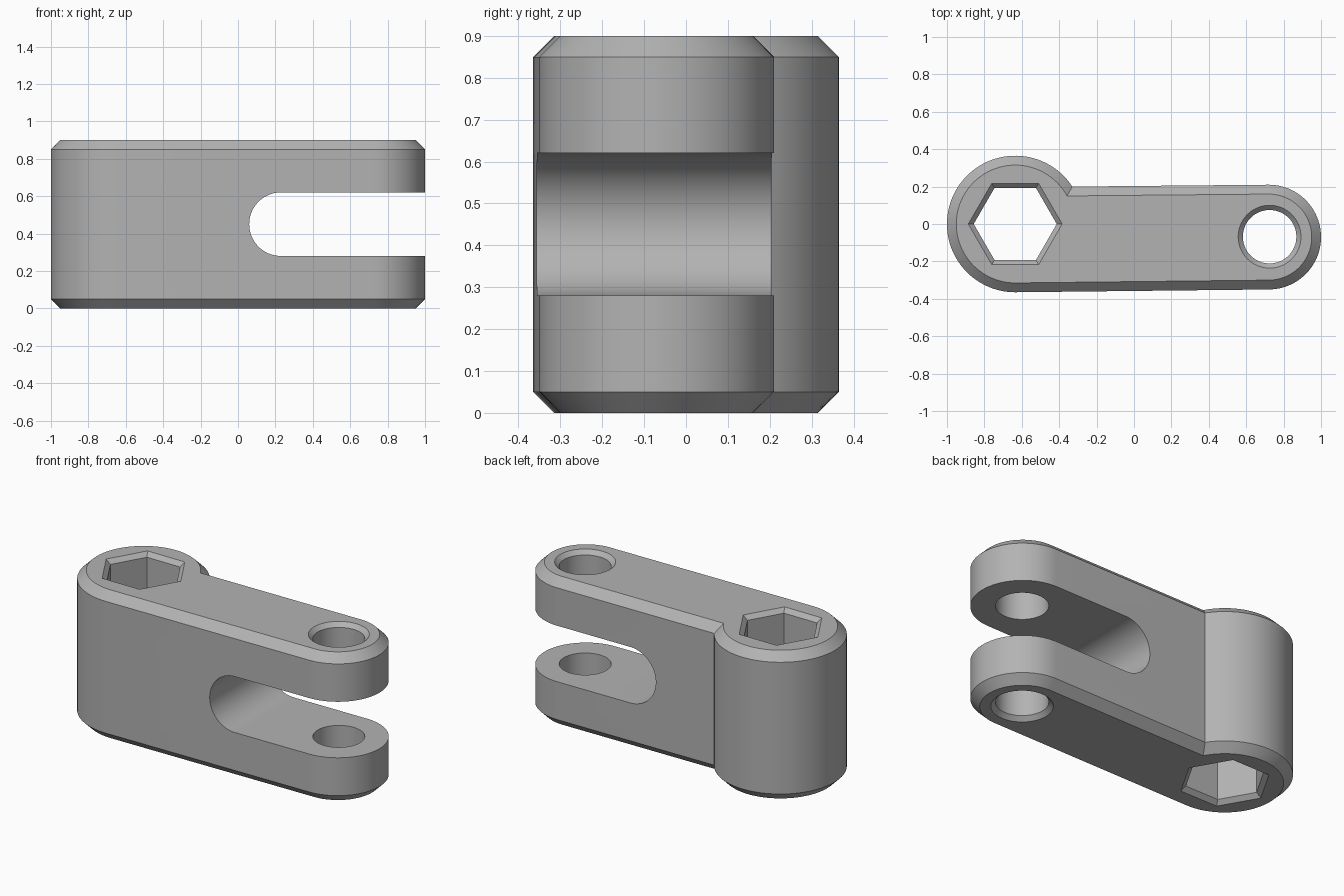
import bpy
import bmesh
from math import sin, cos, pi, asin

cube = bpy.data.objects.get("Cube")
if cube:
    bpy.data.objects.remove(cube, do_unlink=True)

HEIGHT = 0.9
BOSS = (-0.635, 0.0)      # hexagon end
TIP = (0.72, -0.07)       # forked end

grey = bpy.data.materials.new("plain grey")
grey.use_nodes = True
colour = (0.45, 0.45, 0.45, 1)
grey.diffuse_color = colour
grey.node_tree.nodes["Principled BSDF"].inputs["Base Color"].default_value = colour


def arc(centre, radius, start, end, steps):
    """Points on an arc, both ends included."""
    angles = [start + (end - start) * i / steps for i in range(steps + 1)]
    return [(centre[0] + radius * cos(a), centre[1] + radius * sin(a)) for a in angles]


def loft(name, rings):
    """Closed solid through matching rings of 3D points."""
    bm = bmesh.new()
    loops = [[bm.verts.new(p) for p in ring] for ring in rings]
    n = len(loops[0])
    for low, high in zip(loops, loops[1:]):
        for i in range(n):
            j = (i + 1) % n
            bm.faces.new((low[i], low[j], high[j], high[i]))
    bm.faces.new(loops[0][::-1])
    bm.faces.new(loops[-1])
    bmesh.ops.recalc_face_normals(bm, faces=bm.faces)
    mesh = bpy.data.meshes.new(name)
    bm.to_mesh(mesh)
    bm.free()
    mesh.materials.append(grey)
    obj = bpy.data.objects.new(name, mesh)
    bpy.context.collection.objects.link(obj)
    return obj


def at_height(points, z):
    return [(x, y, z) for x, y in points]


def outline(inset):
    """Round boss joined to a narrower arm, offset inwards."""
    big = 0.365 - inset
    notch = asin((0.2 - inset) / big)
    return (arc(BOSS, big, notch, 1.5 * pi, 64)
            + arc(TIP, 0.28 - inset, -pi / 2, pi / 2, 48))


def chamfered_hole(name, centre, radius, sides):
    """Through-hole cutter flaring at both mouths at 45 degrees."""
    flare = 0.025
    over = 0.02
    grow = 1 / cos(pi / sides)

    def ring(extra, z):
        r = radius + extra * grow
        return at_height(arc(centre, r, 0, 2 * pi, sides)[:-1], z)

    return loft(name, [ring(flare + over, -over), ring(0, flare),
                       ring(0, HEIGHT - flare), ring(flare + over, HEIGHT + over)])


# Main body with chamfered top and bottom rims
rim = 0.05
body = loft("clevis_arm", [at_height(outline(d), z) for d, z in
                           ((rim, 0), (0, rim), (0, HEIGHT - rim), (rim, HEIGHT))])

# Round-ended slot that forks the arm
slot = arc((0.23, 0.45), 0.17, pi / 2, 1.5 * pi, 40) + [(1.3, 0.28), (1.3, 0.62)]
cutters = [
    loft("slot_cutter", [[(x, y, z) for x, z in slot] for y in (-0.6, 0.6)]),
    chamfered_hole("hex_cutter", BOSS, 0.222, 6),
    chamfered_hole("pin_cutter", (0.725, -0.068), 0.143, 64),
]

# Cut the openings
bpy.ops.object.select_all(action='DESELECT')
bpy.context.view_layer.objects.active = body
body.select_set(True)
for cutter in cutters:
    cutter.hide_render = True
    mod = body.modifiers.new("cut", 'BOOLEAN')
    mod.operation = 'DIFFERENCE'
    mod.solver = 'EXACT'
    mod.object = cutter
    bpy.ops.object.modifier_apply(modifier=mod.name)
    bpy.data.objects.remove(cutter, do_unlink=True)

bpy.ops.object.shade_smooth_by_angle(angle=pi / 6)
